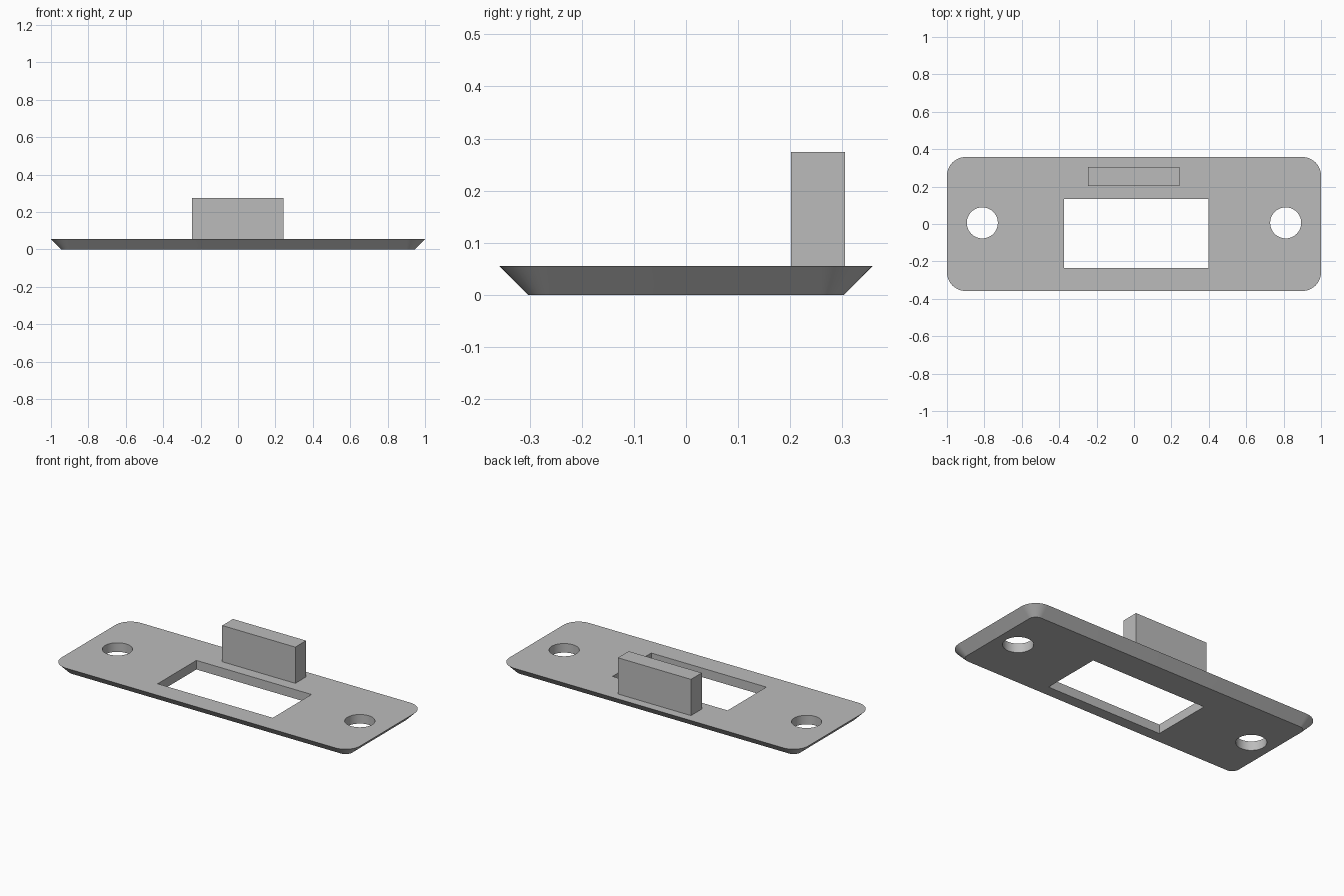
import bpy, bmesh
from math import sin, cos, pi, radians

old = bpy.data.objects.get("Cube")
if old:
    bpy.data.objects.remove(old, do_unlink=True)

HALF_X, HALF_Y, THICK, CORNER = 1.0, 0.358, 0.055, 0.1

grey = bpy.data.materials.new("plain_grey")
grey.use_nodes = True
colour = (0.5, 0.5, 0.5, 1)
grey.diffuse_color = colour
grey.node_tree.nodes["Principled BSDF"].inputs["Base Color"].default_value = colour


def rounded_rect(inset, steps=12):
    """Outline with rounded corners, moved inward by inset."""
    r = CORNER - inset
    points = []
    for q, (sx, sy) in enumerate([(1, 1), (-1, 1), (-1, -1), (1, -1)]):
        for i in range(steps + 1):
            a = (q + i / steps) * pi / 2
            points.append((sx * (HALF_X - CORNER) + r * cos(a),
                           sy * (HALF_Y - CORNER) + r * sin(a)))
    return points


def circle(x, y, r, n=48):
    return [(x + r * cos(2 * pi * i / n), y + r * sin(2 * pi * i / n)) for i in range(n)]


def rect(x0, x1, y0, y1):
    return [(x0, y0), (x1, y0), (x1, y1), (x0, y1)]


def build(name, walls, z0, z1):
    """Solid between z0 and z1; walls pairs each bottom outline with its top one."""
    bm = bmesh.new()
    caps = ([], [])
    for low, high in walls:
        rings = [[bm.verts.new((x, y, z)) for x, y in pts]
                 for pts, z in ((low, z0), (high, z1))]
        n = len(low)
        for i in range(n):
            j = (i + 1) % n
            bm.faces.new((rings[0][i], rings[0][j], rings[1][j], rings[1][i]))
            for cap, ring in zip(caps, rings):
                cap.append(bm.edges.get((ring[i], ring[j])))
    for cap, direction in zip(caps, (-1, 1)):
        bmesh.ops.triangle_fill(bm, use_beauty=True, use_dissolve=False,
                                edges=cap, normal=(0, 0, direction))
    bmesh.ops.recalc_face_normals(bm, faces=bm.faces)
    mesh = bpy.data.meshes.new(name)
    bm.to_mesh(mesh)
    bm.free()
    mesh.materials.append(grey)
    obj = bpy.data.objects.new(name, mesh)
    bpy.context.collection.objects.link(obj)
    bpy.ops.object.select_all(action="DESELECT")
    obj.select_set(True)
    bpy.context.view_layer.objects.active = obj
    bpy.ops.object.shade_smooth_by_angle(angle=radians(30))
    return obj


# Plate with a bevelled rim, a latch window and two screw holes
window = rect(-0.373, 0.397, -0.235, 0.135)
holes = [circle(side * 0.811, 0.006, 0.083) for side in (-1, 1)]
build("strike_plate",
      [(rounded_rect(THICK), rounded_rect(0))] + [(h, h) for h in [window] + holes],
      0, THICK)

# Upright tab behind the window
tab = rect(-0.247, 0.242, 0.202, 0.305)
build("upright_tab", [(tab, tab)], THICK, 0.274)
